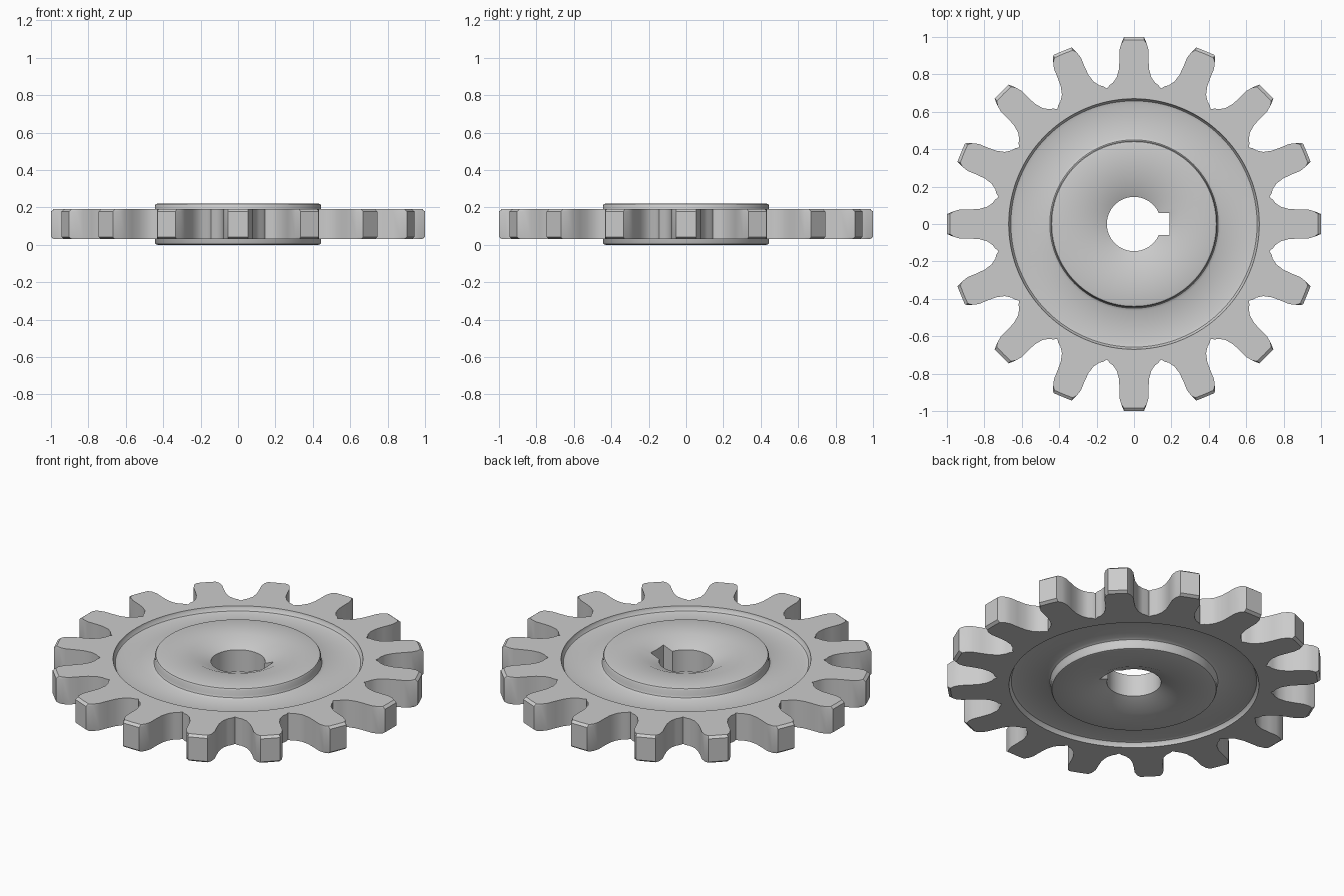
import bpy, bmesh, math

cube = bpy.data.objects.get("Cube")
if cube:
    bpy.data.objects.remove(cube, do_unlink=True)

TEETH = 16
STEP = 2 * math.pi / TEETH
MID = 0.11          # half of the total thickness

steel = bpy.data.materials.new("light_grey_steel")
steel.use_nodes = True
steel.diffuse_color = (0.6, 0.6, 0.6, 1)
steel.node_tree.nodes["Principled BSDF"].inputs["Base Color"].default_value = (0.6, 0.6, 0.6, 1)

# Half tooth from the tip to the root: (distance from axis, half width)
flank = [(1.0, 0.053), (0.965, 0.068), (0.93, 0.078), (0.88, 0.078), (0.83, 0.08),
         (0.785, 0.092), (0.755, 0.113), (0.742, 0.131)]
half = [(math.hypot(u, v), math.atan2(v, u)) for u, v in flank]
tooth = [(r, -a) for r, a in reversed(half)] + [(1.0, 0)] + half + [(0.738, STEP / 2)]
outline = [(r, a + i * STEP) for i in range(TEETH) for r, a in tooth]

# Upper half of the turned section: bore, dish, hub, recessed web, rim wall
section = [(0.145, 0.065), (0.25, 0.11), (0.43, 0.11), (0.44, 0.107), (0.445, 0.098),
           (0.445, 0.07), (0.45, 0.058), (0.465, 0.05), (0.64, 0.05), (0.658, 0.055),
           (0.667, 0.067), (0.67, 0.08)]

bm = bmesh.new()


def ring(radius_of, height):
    return [bm.verts.new((radius_of(r) * math.cos(a), radius_of(r) * math.sin(a), MID + height))
            for r, a in outline]


def half_rings(side):
    rings = [ring(lambda r, q=q: q, side * h) for q, h in section]
    rings.append(ring(lambda r: min(r, 0.985), side * 0.08))   # chamfered tooth tips
    rings.append(ring(lambda r: r, side * 0.068))
    return rings


# Skin the closed section right round the axis
loops = half_rings(1) + half_rings(-1)[::-1]
count = len(outline)
for lower, upper in zip(loops, loops[1:] + loops[:1]):
    for j in range(count):
        k = (j + 1) % count
        bm.faces.new((lower[j], lower[k], upper[k], upper[j]))
bmesh.ops.remove_doubles(bm, verts=bm.verts, dist=0.00001)
bmesh.ops.recalc_face_normals(bm, faces=bm.faces)
mesh = bpy.data.meshes.new("toothed_wheel")
bm.to_mesh(mesh)
bm.free()
mesh.materials.append(steel)
wheel = bpy.data.objects.new("toothed_wheel", mesh)
bpy.context.collection.objects.link(wheel)

# Keyway slot cut through the bore on the +x side
bpy.ops.mesh.primitive_cube_add(size=1, location=(0.13, 0, MID))
cutter = bpy.context.object
cutter.name = "keyway_cutter"
cutter.scale = (0.12, 0.12, 0.5)
cutter.hide_render = True
cutter.data.materials.append(steel)
cut = wheel.modifiers.new("keyway", 'BOOLEAN')
cut.operation = 'DIFFERENCE'
cut.solver = 'EXACT'
cut.object = cutter

bpy.ops.object.select_all(action='DESELECT')
wheel.select_set(True)
bpy.context.view_layer.objects.active = wheel
bpy.ops.object.modifier_apply(modifier=cut.name)
bpy.data.objects.remove(cutter, do_unlink=True)
bpy.ops.object.shade_smooth_by_angle(angle=math.radians(30))
